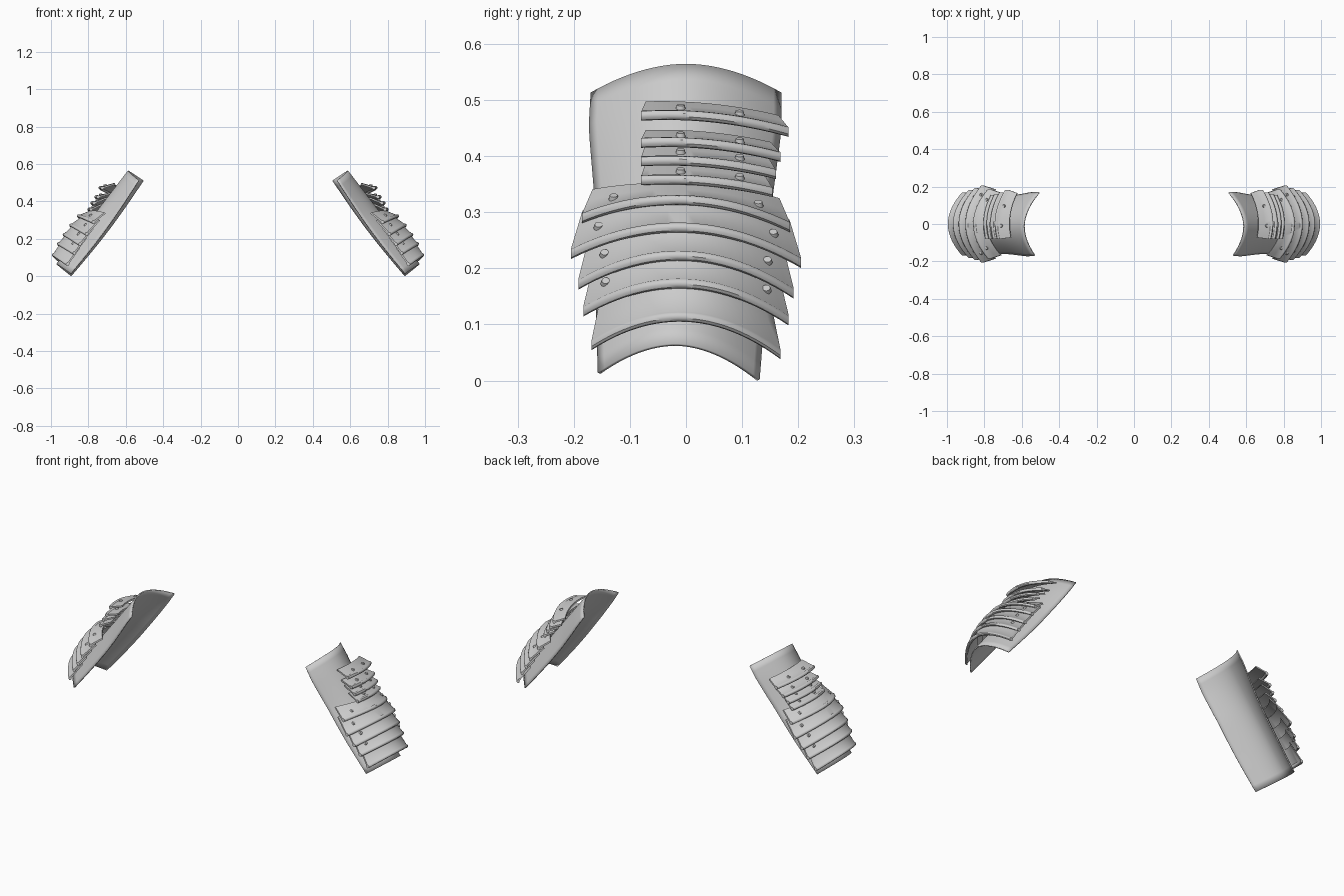
import bpy, bmesh, math
from mathutils import Vector, Matrix

if "Cube" in bpy.data.objects:
    bpy.data.objects.remove(bpy.data.objects["Cube"])

steel = bpy.data.materials.new("light grey steel")
steel.diffuse_color = (0.6, 0.6, 0.6, 1)
steel.use_nodes = True
steel.node_tree.nodes["Principled BSDF"].inputs["Base Color"].default_value = steel.diffuse_color


def finish(bm, name, thickness=0):
    """Turn a bmesh into a smooth object mirrored to both arms."""
    bmesh.ops.recalc_face_normals(bm, faces=bm.faces)
    me = bpy.data.meshes.new(name)
    bm.to_mesh(me)
    bm.free()
    me.materials.append(steel)
    for p in me.polygons:
        p.use_smooth = True
    me.set_sharp_from_angle(angle=math.radians(40))
    ob = bpy.data.objects.new(name, me)
    bpy.context.collection.objects.link(ob)
    if thickness:
        so = ob.modifiers.new("thickness", "SOLIDIFY")
        so.thickness = thickness
        so.offset = 0
    mi = ob.modifiers.new("other arm", "MIRROR")
    mi.use_axis[0] = True
    mi.use_mirror_merge = False
    return ob


def interp(table, t):
    for (a, va), (b, vb) in zip(table, table[1:]):
        if t <= b:
            return va + (vb - va) * (t - a) / (b - a)
    return table[-1][1]


# Curved arm guard: an arc section swept down the arm with a narrow waist
down = Vector((0.596, 0, -0.803))
out = Vector((0.803, 0, 0.596))
width = [(0, .168), (.12, .17), (.4, .154), (.7, .15), (1, .142)]
bm = bmesh.new()
rows, cols = 18, 24
grid = []
for i in range(rows + 1):
    t = i / rows
    hw = interp(width, t)
    row = []
    for j in range(cols + 1):
        u = 2 * j / cols - 1
        p = Vector((0.518, 0, 0.512)) + down * (0.629 * t)
        p += out * (0.085 + .01 * t) * (1 - abs(u) ** 1.9)
        p -= out * .012 * math.sin(math.pi * t) * u * u
        p.x -= 0.012 * u * (1 - t)
        p.y = u * hw - 0.013 * t
        p.z -= 0.006 * u * t
        row.append(bm.verts.new(p))
    grid.append(row)
for a, b in zip(grid, grid[1:]):
    for j in range(cols):
        bm.faces.new((a[j], a[j + 1], b[j + 1], b[j]))
finish(bm, "arm_guard", 0.006)

rivets = bmesh.new()


def lame(name, upper, lip, drop_u, drop_l, hw, y0, y1, rivet_ys):
    """One shingle plate with a rolled lower lip, arched across y."""
    def frame(y):
        k = (abs(y) / hw) ** 2
        tilt = -0.008 * y / hw
        U = Vector((upper[0] - drop_u[0] * k, y * 0.9, upper[1] - drop_u[1] * k + tilt))
        L = Vector((lip[0] - drop_l[0] * k, y, lip[1] - drop_l[1] * k + tilt))
        s = Vector((L.x - U.x, 0, L.z - U.z)).normalized()
        return U, L, s, Vector((-s.z, 0, s.x))

    bm = bmesh.new()
    n, th, r = 24, 0.004, 0.009
    loops = []
    for i in range(n + 1):
        U, L, s, m = frame(y0 + (y1 - y0) * i / n)
        c = L - s * r
        pts = [U - m * th, U + m * th, U.lerp(c - s * r, 0.5) + m * th, c - s * r + m * th]
        pts += [c + s * r * math.cos(a) + m * r * math.sin(a)
                for a in [math.radians(120 - 40 * q) for q in range(7)]]
        pts.append(c - s * r - m * th)
        loops.append([bm.verts.new(p) for p in pts])
    k = len(loops[0])
    for a, b in zip(loops, loops[1:]):
        for j in range(k):
            bm.faces.new((a[j], a[(j + 1) % k], b[(j + 1) % k], b[j]))
    bm.faces.new(loops[0])
    bm.faces.new(loops[-1])
    finish(bm, name)
    # rivet heads sit on the plate above the lip
    for y in rivet_ys:
        U, L, s, m = frame(y)
        rot = m.to_track_quat('Z', 'Y').to_matrix().to_4x4()
        bmesh.ops.create_cone(rivets, cap_ends=True, segments=14, radius1=0.009, radius2=0.007,
                              depth=0.008,
                              matrix=Matrix.Translation(U.lerp(L, 0.55) + m * 0.007) @ rot)


# Five wide lower plates: upper centre, lip centre, end drops, half width
wide = [((.785, .348), (.860, .318), (.075, .018), (.080, .042), .185, .135),
        ((.825, .322), (.900, .267), (.085, .030), (.085, .056), .205, .163),
        ((.865, .283), (.935, .216), (.090, .036), (.085, .060), .192, .152),
        ((.900, .238), (.965, .166), (.090, .040), (.085, .058), .183, .150),
        ((.937, .190), (.991, .106), (.090, .045), (.075, .058), .168, None)]
for i, (u, l, du, dl, hw, ry) in enumerate(wide):
    lame(f"wide_plate_{i + 1}", u, l, du, dl, hw, -hw, hw, (-ry, ry) if ry else ())

# Four short upper plates covering only the rear part of the arc
short = [((.665, .493), (.745, .470), .183), ((.690, .442), (.768, .422), .168),
         ((.710, .418), (.788, .388), .160), ((.735, .383), (.805, .354), .154)]
for i, (u, l, end) in enumerate(short):
    lame(f"short_plate_{i + 1}", u, l, (.04, .015), (.055, .022), .18, -.08, end, (-.01, .10))

finish(rivets, "rivets")
